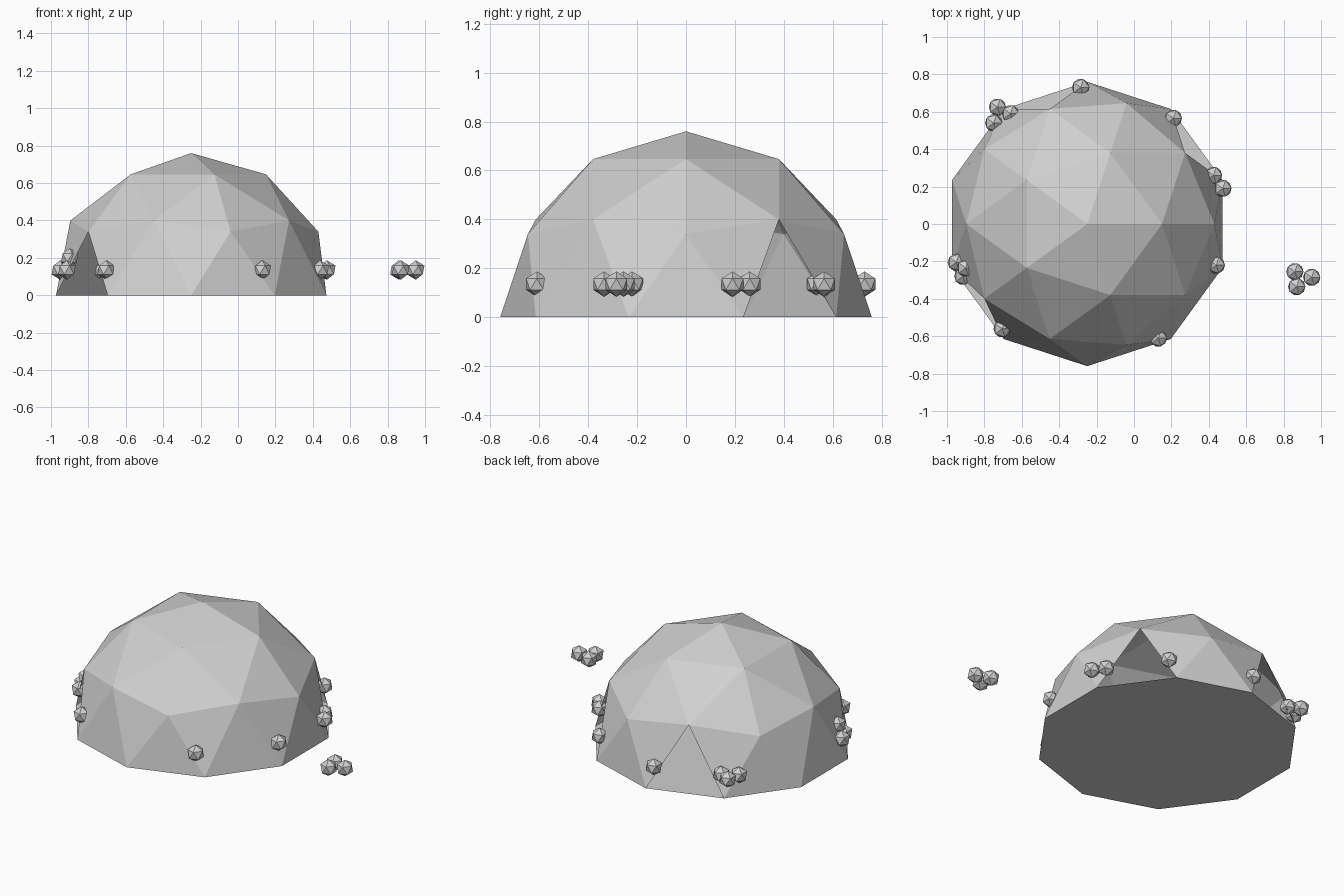
import bpy
import bmesh
import math

cube = bpy.data.objects.get("Cube")
if cube:
    bpy.data.objects.remove(cube, do_unlink=True)

RADIUS = 0.76
CENTRE_X = -0.25
STONE_Z = 0.135

grey = bpy.data.materials.new("pale_grey")
grey.use_nodes = True
COLOUR = (0.63, 0.63, 0.63, 1)
grey.diffuse_color = COLOUR
grey.node_tree.nodes["Principled BSDF"].inputs["Base Color"].default_value = COLOUR


def add_object(name, bm, location):
    mesh = bpy.data.meshes.new(name)
    bm.to_mesh(mesh)
    bm.free()
    mesh.materials.append(grey)
    obj = bpy.data.objects.new(name, mesh)
    obj.location = location
    bpy.context.collection.objects.link(obj)
    return obj


# Dome shell: upper half of a faceted sphere with three triangular doorways
bm = bmesh.new()
bmesh.ops.create_icosphere(bm, subdivisions=2, radius=RADIUS)
bmesh.ops.delete(bm, geom=[v for v in bm.verts if v.co.z < -0.01], context='VERTS')
doorways = []
for face in bm.faces:
    ground_corners = [v for v in face.verts if v.co.z < 0.01]
    middle = face.calc_center_median()
    angle = math.degrees(math.atan2(middle.y, middle.x)) % 360
    if len(ground_corners) == 2 and any(abs(angle - a) < 5 for a in (36, 108, 216)):
        doorways.append(face)
bmesh.ops.delete(bm, geom=doorways, context='FACES')
add_object("dome_shell", bm, (CENTRE_X, 0, 0))

# Floor: ten-sided plate whose corners meet the shell
bm = bmesh.new()
corners = []
for i in range(10):
    angle = math.radians(18 + 36 * i)
    corners.append(bm.verts.new((RADIUS * math.cos(angle), RADIUS * math.sin(angle), 0)))
bm.faces.new(corners)
add_object("floor", bm, (CENTRE_X, 0, 0))


# Stones: small faceted balls beside the doorways and in a loose pile
def add_stones(name, places):
    for i, (x, y, z) in enumerate(places):
        ball = bmesh.new()
        bmesh.ops.create_icosphere(ball, subdivisions=1, radius=0.052)
        add_object(f"{name}_{i + 1}", ball, (x, y, z))


add_stones("loose_stone", [(0.86, -0.255, STONE_Z), (0.95, -0.285, STONE_Z),
                           (0.87, -0.335, STONE_Z)])
add_stones("back_right_stone", [(-0.73, 0.625, STONE_Z), (-0.75, 0.54, STONE_Z),
                                (-0.66, 0.59, STONE_Z)])
add_stones("right_stone", [(-0.95, -0.205, STONE_Z), (-0.915, -0.28, STONE_Z),
                           (-0.9, -0.235, 0.2)])
add_stones("left_stone", [(0.425, 0.26, STONE_Z), (0.475, 0.19, STONE_Z),
                          (0.44, -0.22, STONE_Z)])
add_stones("back_stone", [(-0.285, 0.73, STONE_Z), (0.21, 0.565, STONE_Z)])
add_stones("front_stone", [(0.13, -0.61, STONE_Z), (-0.705, -0.56, STONE_Z)])
